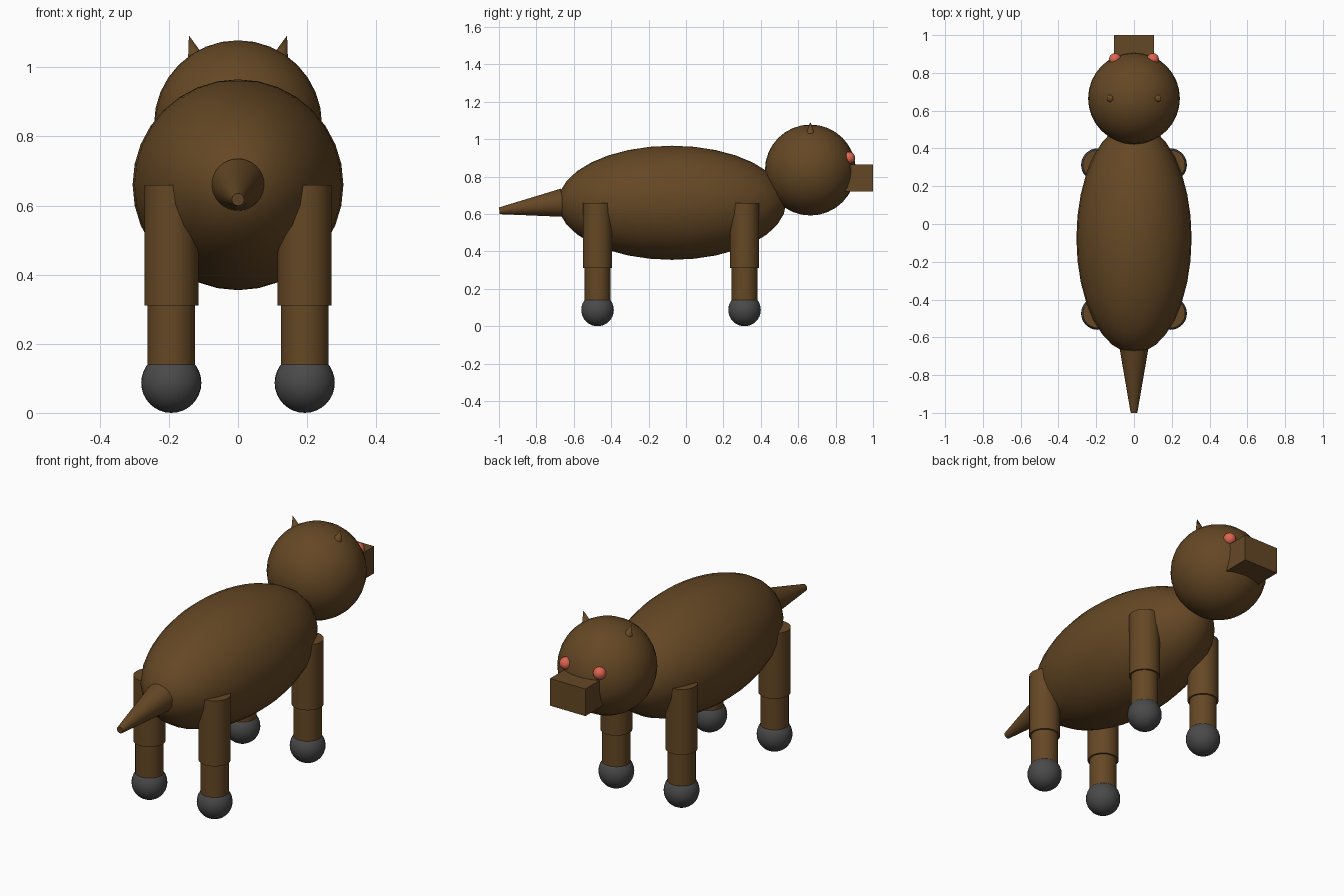
import bpy, math
from mathutils import Vector

if "Cube" in bpy.data.objects:
    bpy.data.objects.remove(bpy.data.objects["Cube"])


def material(name, rgb):
    m = bpy.data.materials.new(name)
    m.diffuse_color = (*rgb, 1)
    m.use_nodes = True
    m.node_tree.nodes["Principled BSDF"].inputs["Base Color"].default_value = m.diffuse_color
    return m


brown = material("brown fur", (0.130, 0.064, 0.018))
grey = material("dark grey hoof", (0.068, 0.068, 0.068))
red = material("red eye", (0.72, 0.13, 0.08))


def finish(name, mat, smooth=True):
    ob = bpy.context.object
    ob.name = name
    ob.data.materials.append(mat)
    bpy.ops.object.transform_apply(location=False, rotation=True, scale=True)
    if smooth:
        bpy.ops.object.shade_smooth_by_angle(angle=math.radians(40))
    return ob


def ball(name, loc, radii, mat):
    bpy.ops.mesh.primitive_uv_sphere_add(segments=32, ring_count=16, radius=1, location=loc)
    bpy.context.object.scale = radii
    return finish(name, mat)


def cone(name, a, b, r1, r2, mat):
    """Cone or cylinder running from point a to point b."""
    a, b = Vector(a), Vector(b)
    d = b - a
    bpy.ops.mesh.primitive_cone_add(vertices=32, radius1=r1, radius2=r2, depth=d.length,
                                    location=(a + b) / 2,
                                    rotation=d.to_track_quat('Z', 'Y').to_euler())
    return finish(name, mat)


# body and head
ball("body", (0, -0.075, 0.66), (0.305, 0.61, 0.305), brown)
ball("head", (0, 0.665, 0.835), (0.243, 0.243, 0.243), brown)

# boxy snout
bpy.ops.mesh.primitive_cube_add(size=1, location=(0, 0.895, 0.793))
bpy.context.object.scale = (0.21, 0.21, 0.145)
finish("snout", brown, smooth=False)

# tapered tail
cone("tail", (0, -0.66, 0.66), (0, -0.998, 0.617), 0.076, 0.018, brown)

for s, side in ((-1, "left"), (1, "right")):
    # eyes and ears
    ball(f"eye_{side}", (s * 0.1, 0.872, 0.9), (0.032, 0.032, 0.032), red)
    cone(f"ear_{side}", (s * 0.12, 0.665, 1.02), (s * 0.142, 0.665, 1.092), 0.026, 0, brown)
    # legs: thick upper part, thinner lower part, round hoof
    for y, end in ((0.313, "head_end"), (-0.473, "tail_end")):
        x = s * 0.193
        cone(f"upper_leg_{end}_{side}", (x, y, 0.31), (x, y, 0.66), 0.078, 0.078, brown)
        cone(f"lower_leg_{end}_{side}", (x, y, 0.09), (x, y, 0.36), 0.069, 0.069, brown)
        ball(f"hoof_{end}_{side}", (x, y, 0.087), (0.087, 0.087, 0.087), grey)
